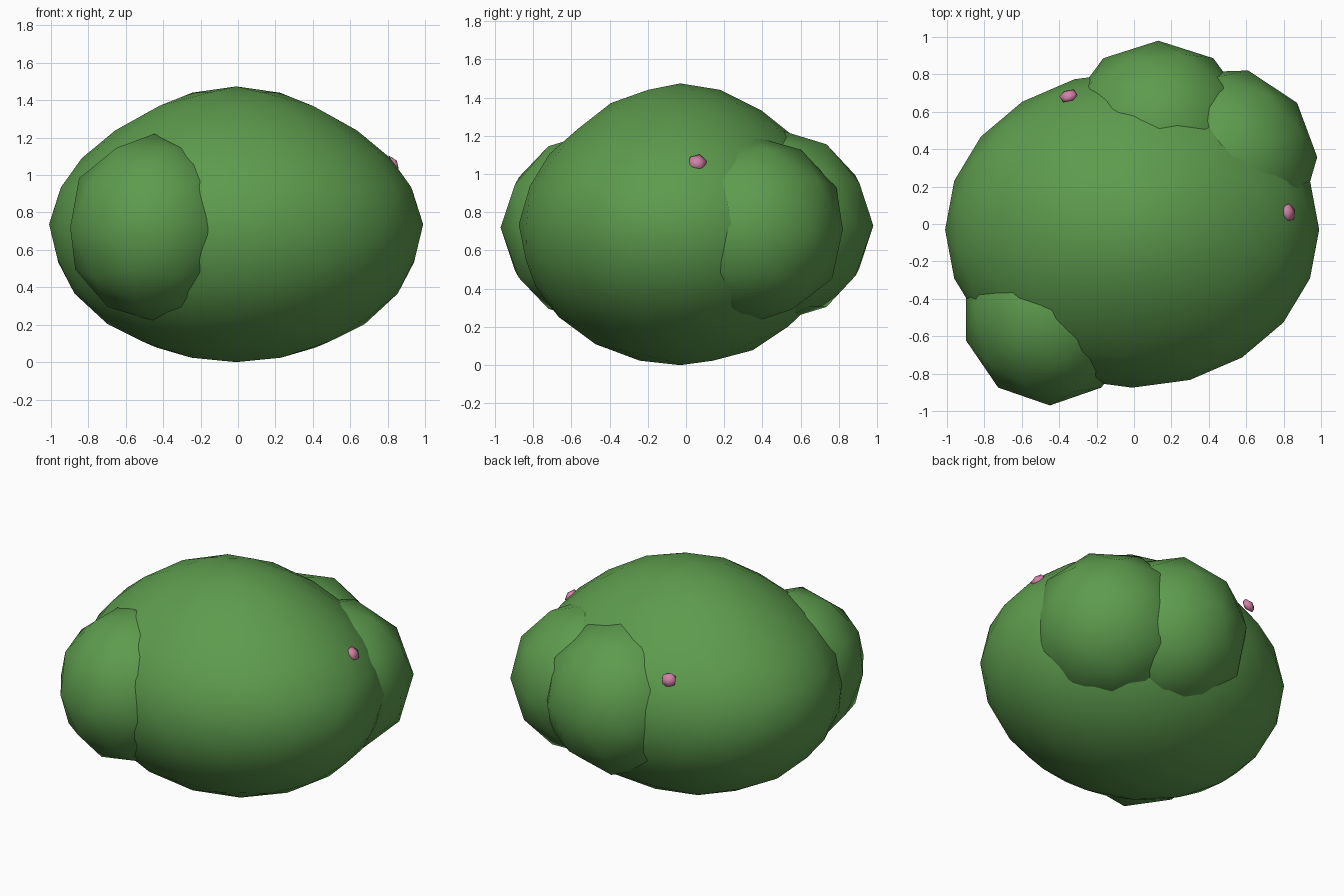
import bpy, bmesh, math
from mathutils import Vector, Matrix

cube = bpy.data.objects.get("Cube")
if cube:
    bpy.data.objects.remove(cube, do_unlink=True)


def material(name, color):
    m = bpy.data.materials.new(name)
    m.use_nodes = True
    m.diffuse_color = color
    m.node_tree.nodes["Principled BSDF"].inputs["Base Color"].default_value = color
    return m


leaf = material("leaf green", (0.11, 0.33, 0.075, 1))
petal = material("berry pink", (0.64, 0.22, 0.38, 1))


def blob(name, mat, center, radii, detail, spin=0.0, normal=None, shape=None):
    """Smooth ico sphere, optionally reshaped and laid flat along a surface normal."""
    bm = bmesh.new()
    bmesh.ops.create_icosphere(bm, subdivisions=detail, radius=1,
                               matrix=Matrix.Rotation(math.radians(spin), 4, 'Z'))
    for v in bm.verts:
        if shape:
            v.co *= shape(v.co)
        v.co = Vector(a * b for a, b in zip(v.co, radii))
        if normal:
            v.co.rotate(normal.to_track_quat('Z', 'Y'))
    mesh = bpy.data.meshes.new(name)
    bm.to_mesh(mesh)
    bm.free()
    mesh.materials.append(mat)
    for p in mesh.polygons:
        p.use_smooth = True
    obj = bpy.data.objects.new(name, mesh)
    obj.location = center
    bpy.context.collection.objects.link(obj)
    return obj


# Main foliage mass, with slightly flattened upper shoulders
def shoulders(co):
    if co.z <= 0:
        return 1.0
    return 1 - 0.06 * (2 * co.z * math.hypot(co.x, co.y)) ** 2


core = Vector((-0.01, -0.03, 0.737))
core_radii = Vector((1.0, 0.845, 0.737))
blob("main_foliage", leaf, core, core_radii, 3, 18, shape=shoulders)

# Side clumps bulging out of the main mass
for name, center, radii, spin in (
        ("front_right_clump", (-0.45, -0.47, 0.72), (0.47, 0.5, 0.5), 0),
        ("back_clump", (0.13, 0.49, 0.73), (0.5, 0.49, 0.5), 0),
        ("back_left_clump", (0.47, 0.34, 0.71), (0.51, 0.5, 0.49), 20)):
    blob(name, leaf, center, radii, 2, spin)

# Small berries lying on the surface
for name, spot in (("left_berry", (0.825, 0.06, 1.06)),
                   ("back_berry", (-0.35, 0.685, 1.04))):
    spot = Vector(spot)
    normal = Vector((d / r ** 2 for d, r in zip(spot - core, core_radii))).normalized()
    blob(name, petal, spot, (0.053, 0.05, 0.03), 1, 0, normal)
